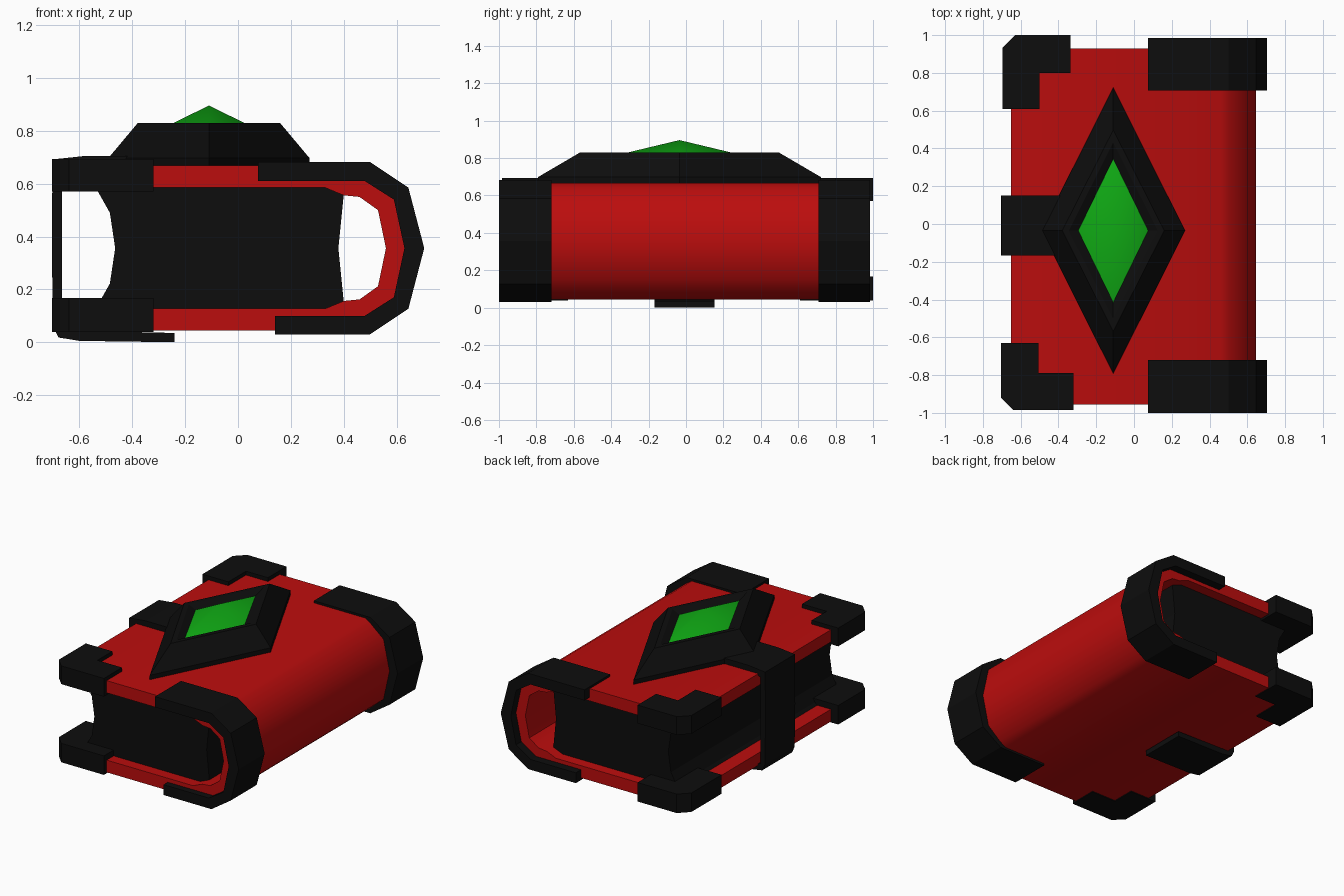
import bpy, bmesh, math

if "Cube" in bpy.data.objects:
    bpy.data.objects.remove(bpy.data.objects["Cube"])


def material(name, rgb):
    m = bpy.data.materials.new(name)
    m.diffuse_color = (*rgb, 1)
    m.use_nodes = True
    m.node_tree.nodes["Principled BSDF"].inputs["Base Color"].default_value = m.diffuse_color
    return m


RED = material("red_leather", (0.5, 0.004, 0.004))
BLACK = material("black_metal", (0.004, 0.004, 0.004))
GREEN = material("green_gem", (0.005, 0.4, 0.007))


def finish(name, bm, mat, smooth=None):
    bmesh.ops.recalc_face_normals(bm, faces=bm.faces)
    me = bpy.data.meshes.new(name)
    bm.to_mesh(me)
    bm.free()
    me.materials.append(mat)
    ob = bpy.data.objects.new(name, me)
    bpy.context.collection.objects.link(ob)
    if smooth:
        bpy.ops.object.select_all(action='DESELECT')
        ob.select_set(True)
        bpy.context.view_layer.objects.active = ob
        bpy.ops.object.shade_smooth_by_angle(angle=math.radians(smooth))
    return ob


def loft(name, rings, mat, smooth=None, caps=True):
    """Skin a list of equal-length closed rings and cap both ends."""
    bm = bmesh.new()
    vs = [[bm.verts.new(p) for p in r] for r in rings]
    n = len(vs[0])
    for a, b in zip(vs, vs[1:]):
        for i in range(n):
            j = (i + 1) % n
            bm.faces.new((a[i], a[j], b[j], b[i]))
    if caps:
        bm.faces.new(vs[0])
        bm.faces.new(vs[-1])
    return finish(name, bm, mat, smooth)


def along_y(name, profile, y0, y1, mat, smooth=None):
    return loft(name, [[(x, y, z) for x, z in profile] for y in (y0, y1)], mat, smooth)


def along_z(name, outline, z0, z1, mat):
    return loft(name, [[(x, y, z) for x, y in outline] for z in (z0, z1)], mat)


def mirrored(half, mid):
    """Complete a profile by reflecting its upper half about mid height."""
    return half + [(x, 2 * mid - z) for x, z in reversed(half) if abs(z - mid) > 1e-6]


MID = 0.356

# Wrapped cover with rounded spine
outer = mirrored([(-0.65, 0.668), (0.46, 0.668), (0.505, 0.64), (0.60, 0.56), (0.645, MID)], MID)
inner = mirrored([(-0.65, 0.585), (0.33, 0.585), (0.40, 0.556), (0.46, 0.55),
                  (0.53, 0.50), (0.56, MID)], MID)
along_y("cover", outer + inner[::-1], -0.955, 0.928, RED, 40)

# Page block with hollowed fore edge
right = mirrored([(0.33, 0.587), (0.40, 0.556), (0.38, MID)], MID)
left = mirrored([(-0.55, 0.587), (-0.53, 0.57), (-0.485, 0.49), (-0.465, MID)], MID)
along_y("pages", right + left[::-1], -0.88, 0.855, BLACK)

# Clips around both ends of the spine
clip = [(0.075, 0.682), (0.50, 0.682), (0.645, 0.585), (0.705, MID), (0.645, 0.127),
        (0.50, 0.03), (0.14, 0.03), (0.14, 0.10), (0.48, 0.10), (0.59, 0.17),
        (0.63, MID), (0.59, 0.54), (0.48, 0.61), (0.075, 0.61)]
along_y("spine_clip_front", clip, -1.0, -0.72, BLACK)
along_y("spine_clip_back", clip, 0.708, 0.985, BLACK)

# L-shaped guards on the four free corners
guards = {
    "front": [(-0.705, -0.63), (-0.505, -0.63), (-0.505, -0.79), (-0.32, -0.79),
              (-0.32, -0.985), (-0.64, -0.985), (-0.705, -0.92)],
    "back": [(-0.695, 0.61), (-0.50, 0.61), (-0.50, 0.80), (-0.335, 0.80),
             (-0.335, 1.0), (-0.63, 1.0), (-0.695, 0.935)],
}
for side, pts in guards.items():
    along_z(f"corner_guard_{side}_top", pts, 0.57, 0.694, BLACK)
    along_z(f"corner_guard_{side}_bottom", pts, 0.038, 0.167, BLACK)

# Closing strap over the fore edge
strap = [(-0.30, 0.705), (-0.58, 0.705), (-0.702, 0.692), (-0.705, MID), (-0.70, 0.06),
         (-0.68, 0.018), (-0.60, 0.005), (-0.24, 0.0), (-0.24, 0.035), (-0.60, 0.043),
         (-0.667, 0.06), (-0.667, 0.65), (-0.60, 0.668), (-0.30, 0.668)]
along_y("strap", strap, -0.168, 0.152, BLACK)


# Diamond mount with sunken centre, and its gem
def diamond(hx, hy, z):
    cx, cy = -0.11, -0.035
    return [(cx + hx, cy, z), (cx, cy + hy, z), (cx - hx, cy, z), (cx, cy - hy, z)]


loft("gem_mount", [diamond(0.38, 0.757, 0.655), diamond(0.38, 0.757, 0.698),
                   diamond(0.27, 0.533, 0.829), diamond(0.235, 0.465, 0.829),
                   diamond(0.185, 0.38, 0.804)], BLACK)
bm = bmesh.new()
base = [bm.verts.new(p) for p in diamond(0.185, 0.38, 0.805)]
apex = bm.verts.new((-0.11, -0.035, 0.896))
bm.faces.new(base)
for i in range(4):
    bm.faces.new((base[i], base[(i + 1) % 4], apex))
finish("gem", bm, GREEN, 60)
